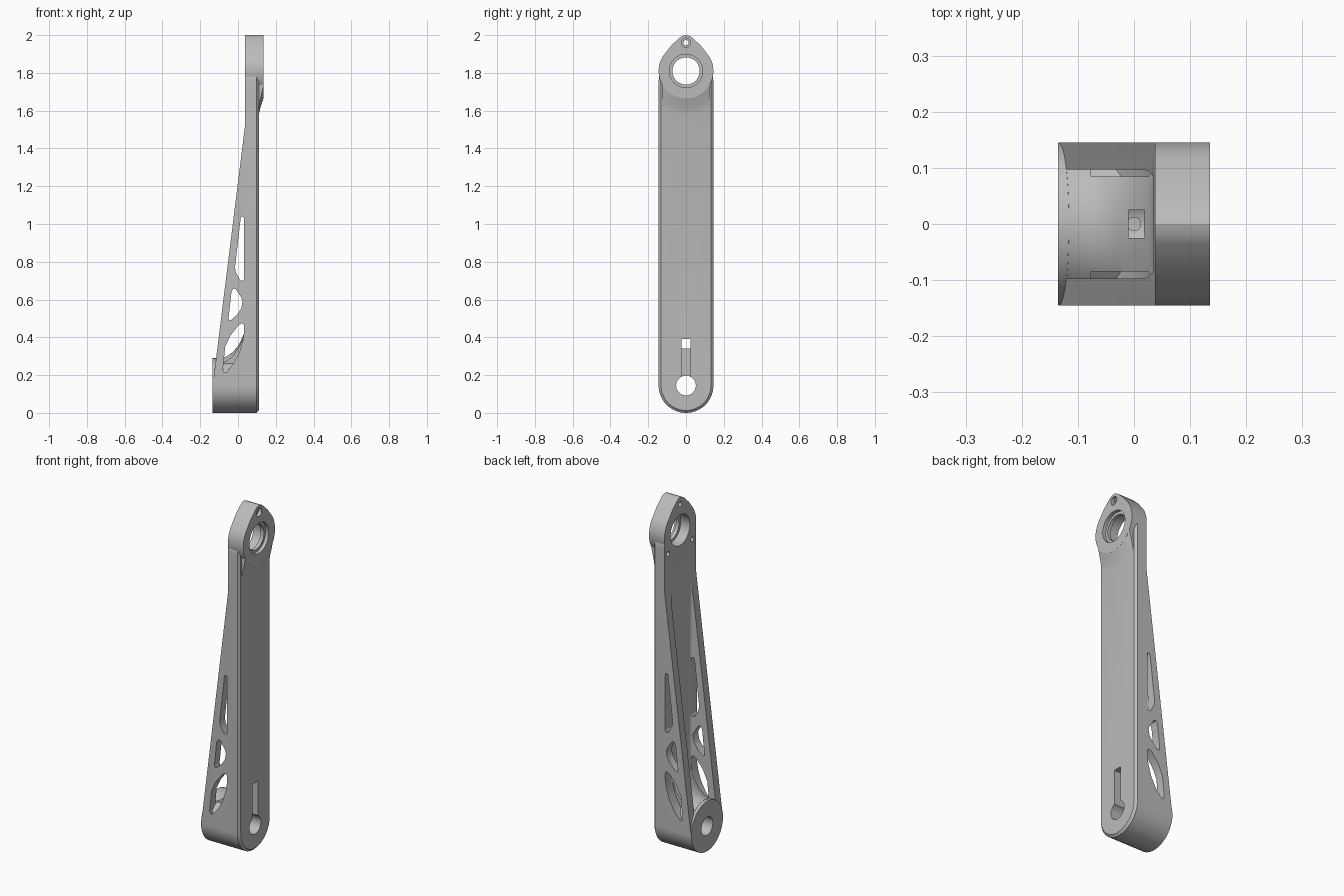
import bpy, bmesh, math
from mathutils import Vector

if "Cube" in bpy.data.objects:
    bpy.data.objects.remove(bpy.data.objects["Cube"])

grey = bpy.data.materials.new("satin_grey")
grey.use_nodes = True
COLOUR = (0.5, 0.5, 0.5, 1)
grey.diffuse_color = COLOUR
bsdf = next(n for n in grey.node_tree.nodes if n.type == 'BSDF_PRINCIPLED')
bsdf.inputs["Base Color"].default_value = COLOUR

PLACE = {'x': lambda d, a, b: (d, a, b),
         'y': lambda d, a, b: (a, d, b),
         'z': lambda d, a, b: (a, b, d)}


def loft(name, axis, layers):
    """Closed solid through matching 2D outlines placed along an axis."""
    bm = bmesh.new()
    rings = [[bm.verts.new(PLACE[axis](d, a, b)) for a, b in pts] for d, pts in layers]
    bm.faces.new(rings[0])
    bm.faces.new(rings[-1])
    for low, high in zip(rings, rings[1:]):
        for i in range(len(low)):
            j = (i + 1) % len(low)
            bm.faces.new((low[i], low[j], high[j], high[i]))
    bmesh.ops.recalc_face_normals(bm, faces=bm.faces)
    mesh = bpy.data.meshes.new(name)
    bm.to_mesh(mesh)
    bm.free()
    mesh.materials.append(grey)
    obj = bpy.data.objects.new(name, mesh)
    bpy.context.collection.objects.link(obj)
    return obj


def prism(name, axis, start, end, pts):
    return loft(name, axis, [(start, pts), (end, pts)])


def arc(cy, cz, r, a0, a1, n):
    return [(cy + r * math.cos(math.radians(a0 + (a1 - a0) * i / n)),
             cz + r * math.sin(math.radians(a0 + (a1 - a0) * i / n))) for i in range(n + 1)]


def circle(cy, cz, r, n=64):
    return arc(cy, cz, r, 0, 360, n)[:-1]


def rect(a0, a1, b0, b1):
    return [(a0, b0), (a1, b0), (a1, b1), (a0, b1)]


def combine(target, tool, operation='DIFFERENCE'):
    mod = target.modifiers.new("cut", 'BOOLEAN')
    mod.operation = operation
    mod.solver = 'EXACT'
    mod.object = tool
    bpy.context.view_layer.objects.active = target
    bpy.ops.object.modifier_apply(modifier=mod.name)
    bpy.data.objects.remove(tool)


def bore(target, y, z, r, x0, x1):
    combine(target, prism("bore", 'x', x0, x1, circle(y, z, r)))


LOW, HIGH, R = 0.145, 1.81, 0.145


def stadium(r):
    return arc(0, LOW, r, 180, 360, 40) + arc(0, 1.75, r, 0, 180, 40)


# Long arm with a chamfered outer face
arm = loft("crank_arm", 'x', [(-0.15, stadium(R)), (0.098, stadium(R)), (0.11, stadium(R - 0.013))])

# Sloping inner side
combine(arm, prism("slope", 'y', -0.3, 0.3, [
    (-0.3, -0.1), (-0.135, -0.1), (-0.135, 0.136), (0.037, 1.52), (0.037, 2.2), (-0.3, 2.2)]))

# Open channel, ending in a flare around the lower boss
channel = prism("channel", 'z', 0.12, 1.7,
                [(-0.3, -0.097)] + arc(0.015, -0.077, 0.02, -90, 0, 6)
                + arc(0.015, 0.077, 0.02, 0, 90, 6) + [(-0.3, 0.097)])
flare_steps = [(-0.4, 0.145), (-0.09, 0.146), (-0.06, 0.154), (-0.03, 0.175),
               (-0.01, 0.197), (0.01, 0.228), (0.025, 0.26), (0.05, 0.32)]
combine(channel, loft("flare", 'x', [(x, circle(0, LOW, r, 80)) for x, r in flare_steps]))
combine(arm, channel)

# Windows through both side walls
windows = [
    [(-0.08, 0.23), (-0.068, 0.35), (-0.04, 0.41), (0, 0.46), (0.02, 0.475), (0.031, 0.465),
     (0.032, 0.43), (0.025, 0.38), (0.005, 0.315), (-0.025, 0.26), (-0.06, 0.217), (-0.075, 0.215)],
    [(-0.05, 0.5), (-0.035, 0.64), (-0.025, 0.658), (-0.012, 0.655), (0.018, 0.61),
     (0.024, 0.59), (0.018, 0.555), (-0.005, 0.52), (-0.035, 0.493), (-0.046, 0.49)],
    [(-0.016, 0.77), (0.014, 1.03), (0.02, 1.042), (0.03, 1.038), (0.032, 1.02),
     (0.032, 0.71), (0.026, 0.7), (0.012, 0.702), (-0.012, 0.745)],
]
for outline in windows:
    for side in (-1, 1):
        combine(arm, prism("window", 'y', side * 0.085, side * 0.2, outline))

# Lower boss
combine(arm, prism("lower_boss", 'x', -0.135, 0.02, circle(0, LOW, R - 0.0005, 80)), 'UNION')

# Upper head with a pointed tip
right_side = [(0.078, 1.945), (0.035, 1.985), (0.02, 1.995), (0, 2.0)]
head = arc(0, HIGH, R, 145, 395, 64) + right_side + [(-y, z) for y, z in reversed(right_side[:-1])]
combine(arm, prism("head", 'x', 0.037, 0.135, head), 'UNION')

# Blend from the head down to the arm face
blend = loft("blend", 'x', [(0.06, circle(0, HIGH, 0.3)), (0.106, circle(0, HIGH, 0.25)),
                            (0.118, circle(0, HIGH, 0.195)), (0.135, circle(0, HIGH, R - 0.001))])
combine(blend, prism("blend_limit", 'x', 0.07, 0.2,
                     [(-0.13, 1.5), (0.13, 1.5), (0.122, 1.81), (-0.122, 1.81)]), 'INTERSECT')
combine(arm, blend, 'UNION')

# Stepped bearing bore in the head
bore(arm, 0, HIGH, 0.072, -0.2, 0.3)
bore(arm, 0, HIGH, 0.088, 0.115, 0.3)
bore(arm, 0, HIGH, 0.088, -0.2, 0.095)

# Screw holes in the head
bore(arm, 0, 1.96, 0.014, -0.2, 0.3)
bore(arm, 0, 1.96, 0.024, 0.115, 0.3)
for side in (-1, 1):
    bore(arm, side * 0.11, 1.715, 0.014, -0.2, 0.08)

# Lower bore, keyhole slot and bottom pin hole
bore(arm, 0, LOW, 0.052, -0.3, 0.3)
combine(arm, prism("slot", 'x', -0.01, 0.3, rect(-0.025, 0.025, LOW, 0.39)))
combine(arm, prism("pin_hole", 'z', -0.1, 0.12, circle(0, 0, 0.012, 24)))

# Smooth curved surfaces, keep crisp edges
bpy.ops.object.select_all(action='DESELECT')
arm.select_set(True)
bpy.context.view_layer.objects.active = arm
bpy.ops.object.shade_smooth_by_angle(angle=math.radians(25))
